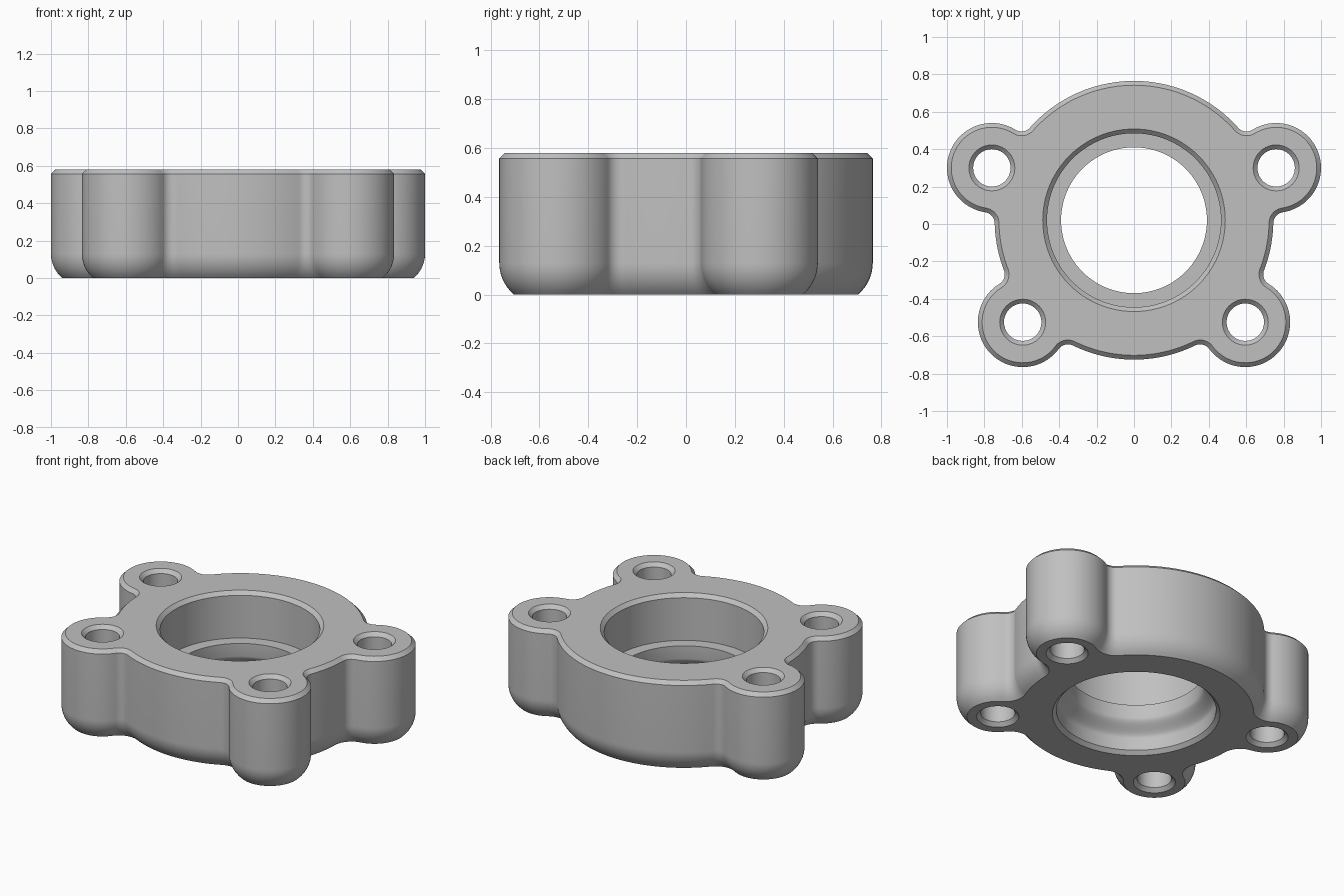
import bpy, bmesh
from math import pi, tau, sin, cos, atan2, acos, hypot, sqrt

cube = bpy.data.objects.get("Cube")
if cube:
    bpy.data.objects.remove(cube, do_unlink=True)

HEIGHT = 0.58
CHAMFER = 0.023
CENTRE, BODY_R = (0.0, 0.02), 0.745
LUG_R, FILLET_R = 0.24, 0.06
LUGS = [(0.76, 0.30), (-0.76, 0.30), (-0.595, -0.525), (0.595, -0.525)]
HOLE_R, BORE_R, LIP_R = 0.10, 0.465, 0.39

bm = bmesh.new()


def polar(c, r, a):
    return c[0] + r * cos(a), c[1] + r * sin(a)


def heading(p, q):
    return atan2(q[1] - p[1], q[0] - p[0])


def outline_arcs():
    """Tangent arcs around the flange: (centre, radius, start, sweep, steps)."""
    arcs = []
    spans = []
    for lug in LUGS:
        d = hypot(lug[0] - CENTRE[0], lug[1] - CENTRE[1])
        a = heading(CENTRE, lug)
        reach = BODY_R + FILLET_R
        g = acos((reach**2 + d**2 - (LUG_R + FILLET_R)**2) / (2 * d * reach))
        spans.append((lug, a - g, a + g))
    for i, (lug, lo, hi) in enumerate(spans):
        f1 = polar(CENTRE, BODY_R + FILLET_R, lo)
        f2 = polar(CENTRE, BODY_R + FILLET_R, hi)
        s1, e1 = lo + pi, heading(f1, lug)
        s2, e2 = heading(f2, lug), hi + pi
        arcs.append((f1, FILLET_R, s1, -((s1 - e1) % tau), 12))
        s, e = heading(lug, f1), heading(lug, f2)
        arcs.append((lug, LUG_R, s, (e - s) % tau, 40))
        arcs.append((f2, FILLET_R, s2, -((s2 - e2) % tau), 12))
        nxt = spans[(i + 1) % len(spans)][1]
        arcs.append((CENTRE, BODY_R, hi, (nxt - hi) % tau, 28))
    return arcs


ARCS = outline_arcs()


def outline_ring(inset, z):
    ring = []
    for c, r, start, sweep, n in ARCS:
        radius = r - inset if sweep > 0 else r + inset
        for k in range(1, n + 1):
            x, y = polar(c, radius, start + sweep * k / n)
            ring.append(bm.verts.new((x, y, z)))
    return ring


def circle_ring(c, r, z, n):
    return [bm.verts.new((*polar(c, r, tau * k / n), z)) for k in range(n)]


def skin(rings):
    """Bridge successive rings; return the edges of the first and last."""
    for a, b in zip(rings, rings[1:]):
        for k in range(len(a)):
            j = (k + 1) % len(a)
            bm.faces.new((a[k], a[j], b[j], b[k]))
    return [[bm.edges.get((r[k - 1], r[k])) for k in range(len(r))]
            for r in (rings[0], rings[-1])]


# Outer wall: rounded lower edge, straight side, chamfered top
round_r, round_h = 0.17, 0.13
profile = []
for k in range(9):
    z = round_h * k / 8
    profile.append((round_r - sqrt(round_r**2 - (round_h - z)**2), z))
profile += [(0, HEIGHT - CHAMFER), (CHAMFER, HEIGHT)]
bottom, top = skin([outline_ring(i, z) for i, z in profile])

# Stepped central bore with an inner lip blended on its underside
bore = [(BORE_R + CHAMFER, 0), (BORE_R, CHAMFER)]
for k in range(11):
    t = k / 10
    bore.append((BORE_R - (BORE_R - LIP_R) * t * t * (3 - 2 * t), 0.10 + 0.10 * t))
bore += [(LIP_R, 0.283), (BORE_R, 0.283),
         (BORE_R, HEIGHT - CHAMFER), (BORE_R + CHAMFER, HEIGHT)]
lo, hi = skin([circle_ring(CENTRE, r, z, 96) for r, z in bore])
bottom += lo
top += hi

# Bolt holes, chamfered at both ends
hole = [(HOLE_R + CHAMFER, 0), (HOLE_R, CHAMFER),
        (HOLE_R, HEIGHT - CHAMFER), (HOLE_R + CHAMFER, HEIGHT)]
for lug in LUGS:
    lo, hi = skin([circle_ring(lug, r, z, 40) for r, z in hole])
    bottom += lo
    top += hi

# Flat end faces around the openings
bmesh.ops.triangle_fill(bm, edges=bottom, use_beauty=True, normal=(0, 0, -1))
bmesh.ops.triangle_fill(bm, edges=top, use_beauty=True, normal=(0, 0, 1))
bmesh.ops.recalc_face_normals(bm, faces=bm.faces)

mesh = bpy.data.meshes.new("flange_housing")
bm.to_mesh(mesh)
bm.free()
flange = bpy.data.objects.new("flange_housing", mesh)
bpy.context.collection.objects.link(flange)

# Plain grey metal
grey = bpy.data.materials.new("light_grey")
grey.use_nodes = True
colour = (0.53, 0.53, 0.53, 1)
grey.diffuse_color = colour
grey.node_tree.nodes["Principled BSDF"].inputs["Base Color"].default_value = colour
mesh.materials.append(grey)

bpy.ops.object.select_all(action="DESELECT")
flange.select_set(True)
bpy.context.view_layer.objects.active = flange
bpy.ops.object.shade_smooth_by_angle(angle=pi / 6)
